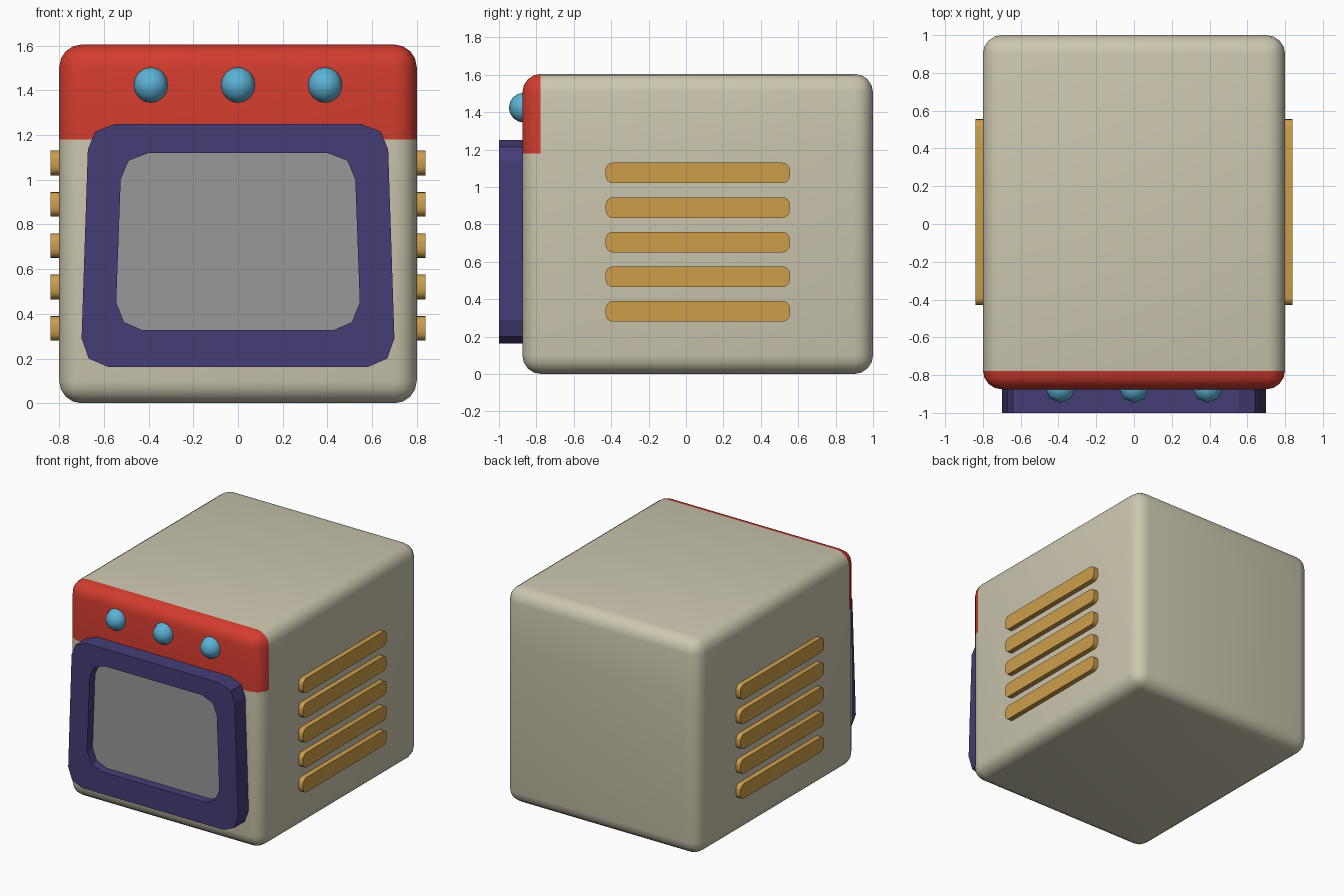
import bpy, bmesh, math
from mathutils import Vector

if "Cube" in bpy.data.objects:
    bpy.data.objects.remove(bpy.data.objects["Cube"])


def material(name, rgb):
    m = bpy.data.materials.new(name)
    lin = [(c / 255 / 12.92 if c < 10 else ((c / 255 + 0.055) / 1.055) ** 2.4) for c in rgb]
    m.diffuse_color = (*lin, 1)
    m.use_nodes = True
    m.node_tree.nodes["Principled BSDF"].inputs["Base Color"].default_value = m.diffuse_color
    return m


cream = material("cream", (204, 199, 175))
red = material("red", (210, 60, 46))
purple = material("purple", (68, 61, 118))
grey = material("grey", (152, 152, 152))
ochre = material("ochre", (205, 158, 74))
blue = material("light_blue", (92, 178, 214))


def finish(bm, name, mats, smooth=None):
    bmesh.ops.recalc_face_normals(bm, faces=bm.faces[:])
    me = bpy.data.meshes.new(name)
    bm.to_mesh(me)
    bm.free()
    ob = bpy.data.objects.new(name, me)
    bpy.context.collection.objects.link(ob)
    for m in mats:
        me.materials.append(m)
    if smooth:
        bpy.ops.object.select_all(action='DESELECT')
        ob.select_set(True)
        bpy.context.view_layer.objects.active = ob
        bpy.ops.object.shade_smooth_by_angle(angle=math.radians(smooth))
    return ob


def box(lo, hi):
    bm = bmesh.new()
    bmesh.ops.create_cube(bm, size=1)
    for v in bm.verts:
        v.co = Vector([lo[i] + (v.co[i] + 0.5) * (hi[i] - lo[i]) for i in range(3)])
    return bm


# Rounded body, with the upper front band cut in and coloured red
BAND_Y, BAND_Z = -0.777, 1.18
bm = box((-0.8, -0.875, 0), (0.8, 1.0, 1.605))
bmesh.ops.bevel(bm, geom=bm.edges[:], offset=0.1, segments=4, profile=0.5, affect='EDGES')
for co, no in (((0, BAND_Y, 0), (0, 1, 0)), ((0, 0, BAND_Z), (0, 0, 1))):
    bmesh.ops.bisect_plane(bm, geom=bm.verts[:] + bm.edges[:] + bm.faces[:],
                           plane_co=co, plane_no=no)
for f in bm.faces:
    c = f.calc_center_median()
    f.material_index = int(c.y < BAND_Y and c.z > BAND_Z)
finish(bm, "body", [cream, red], 35)

# Screen frame: tapered outline with a recessed screen
half_outer = [(0.55, 1.25), (0.64, 1.215), (0.672, 1.135), (0.70, 0.29), (0.668, 0.20), (0.583, 0.163)]
half_inner = [(0.40, 1.12), (0.49, 1.085), (0.525, 1.0), (0.545, 0.45), (0.51, 0.363), (0.43, 0.328)]
FRONT, BACK, SCREEN = -1.0, -0.86, -0.935


def ring(bm, half, y):
    pts = half + [(-x, z) for x, z in reversed(half)]
    return [bm.verts.new((x, y, z)) for x, z in pts]


def bridge(bm, a, b):
    n = len(a)
    for i in range(n):
        j = (i + 1) % n
        bm.faces.new((a[i], a[j], b[j], b[i]))


bm = bmesh.new()
loops = [ring(bm, half_outer, BACK), ring(bm, half_outer, FRONT),
         ring(bm, half_inner, FRONT), ring(bm, half_inner, SCREEN)]
for a, b in zip(loops, loops[1:]):
    bridge(bm, a, b)
bm.faces.new(loops[0])
bm.faces.new(loops[-1]).material_index = 1
finish(bm, "screen_frame", [purple, grey])

# Three round knobs on the band
for i, x in enumerate((-0.39, 0, 0.39)):
    bm = bmesh.new()
    bmesh.ops.create_uvsphere(bm, u_segments=8, v_segments=8, radius=0.08)
    bmesh.ops.translate(bm, vec=(x, -0.867, 1.424), verts=bm.verts[:])
    finish(bm, f"knob_{i + 1}", [blue], 50)

# Five side vents on each side
for side, s in (("right", 1), ("left", -1)):
    for i in range(5):
        z = 0.335 + 0.185 * i
        bm = box((min(s * 0.78, s * 0.838), -0.43, z - 0.055),
                 (max(s * 0.78, s * 0.838), 0.555, z + 0.055))
        along_x = [e for e in bm.edges
                   if abs(e.verts[0].co.x - e.verts[1].co.x) > 0.01]
        bmesh.ops.bevel(bm, geom=along_x, offset=0.04, segments=4, profile=0.5, affect='EDGES')
        finish(bm, f"{side}_vent_{i + 1}", [ochre], 35)
